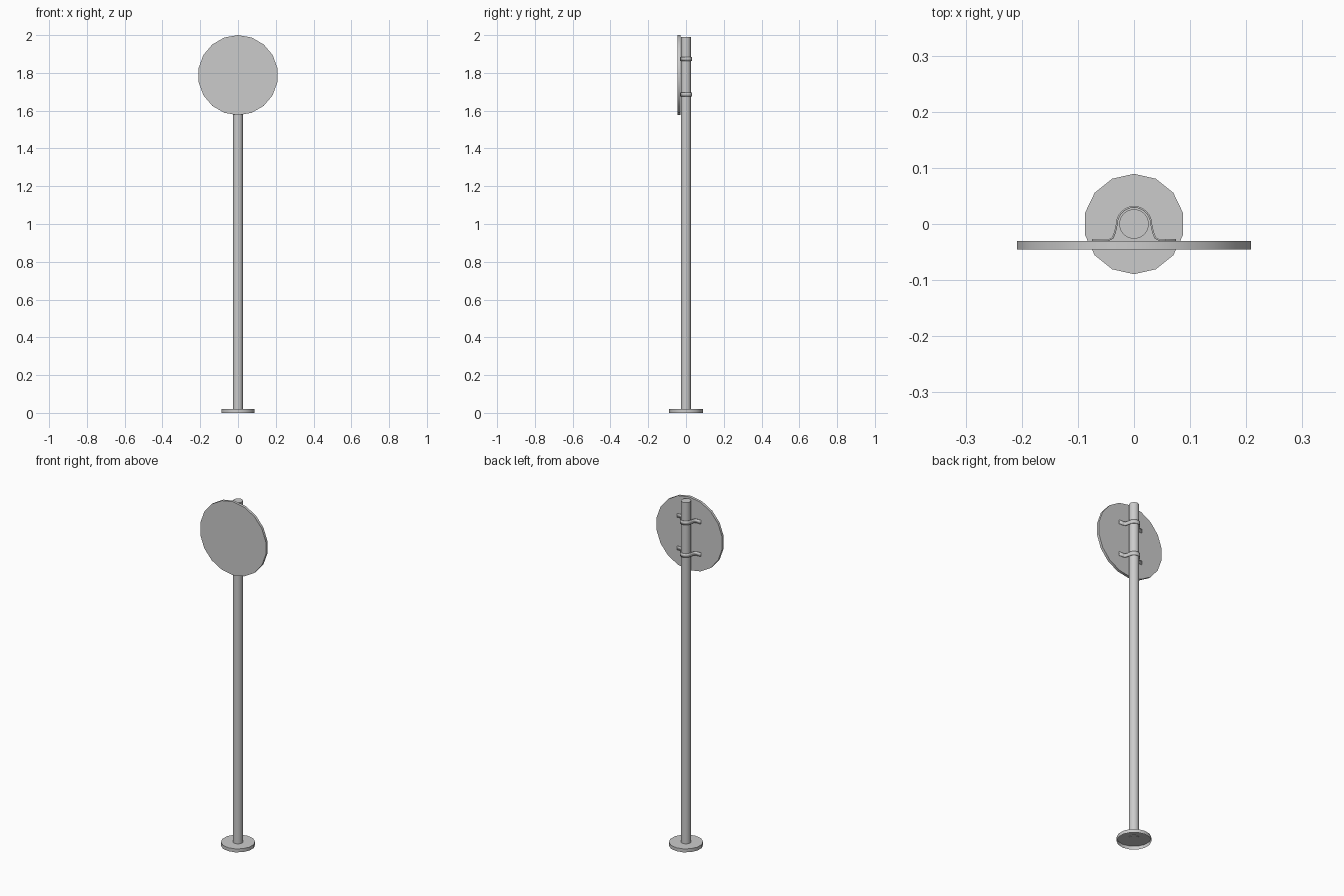
import bpy, bmesh
from math import sin, cos, pi, radians

if "Cube" in bpy.data.objects:
    bpy.data.objects.remove(bpy.data.objects["Cube"])


def finish(name, bm):
    bmesh.ops.recalc_face_normals(bm, faces=bm.faces)
    me = bpy.data.meshes.new(name)
    bm.to_mesh(me)
    bm.free()
    ob = bpy.data.objects.new(name, me)
    bpy.context.collection.objects.link(ob)
    bpy.ops.object.select_all(action='DESELECT')
    bpy.context.view_layer.objects.active = ob
    ob.select_set(True)
    bpy.ops.object.shade_smooth_by_angle(angle=radians(40))
    return ob


def prism(name, sides, radius, a, b, place, open_start=False):
    """Regular prism from a to b along its axis; place(u, v, w) maps to xyz."""
    bm = bmesh.new()
    rings = []
    for w in (a, b):
        angles = [pi / 2 + 2 * pi * i / sides for i in range(sides)]
        rings.append([bm.verts.new(place(radius * cos(t), radius * sin(t), w)) for t in angles])
    for i in range(sides):
        j = (i + 1) % sides
        bm.faces.new((rings[0][i], rings[0][j], rings[1][j], rings[1][i]))
    bm.faces.new(rings[1])
    if not open_start:
        bm.faces.new(rings[0][::-1])
    return finish(name, bm)


def upright(u, v, w):
    return (u, v, w)


# Foot: shallow cap, open underneath
foot = prism("base_foot", 14, 0.0895, 0.0, 0.02, upright, open_start=True)
# An open shell needs its normals fixed outward
if max(foot.data.polygons, key=lambda p: p.area).normal.z < 0:
    foot.data.flip_normals()

# Post
prism("post", 18, 0.0265, 0.017, 1.99, upright)

# Round sign plate facing the front
prism("sign_plate", 18, 0.212, -0.045, -0.030, lambda u, v, w: (u, w, 1.788 + v))

# Clamps: bent strips wrapping the post, flanges on the plate
left = [(-0.075, -0.0285), (-0.045, -0.0285), (-0.038, -0.025), (-0.034, -0.015)]
arc = [(0.0305 * cos(t), 0.0305 * sin(t)) for t in (pi - pi * i / 12 for i in range(13))]
path = left + arc + [(-x, y) for x, y in reversed(left)]
for name, z in (("upper_clamp", 1.874), ("lower_clamp", 1.686)):
    bm = bmesh.new()
    low, high = ([bm.verts.new((x, y, z + d)) for x, y in path] for d in (-0.011, 0.011))
    for i in range(len(path) - 1):
        bm.faces.new((low[i], low[i + 1], high[i + 1], high[i]))
    clamp = finish(name, bm)
    mod = clamp.modifiers.new("thickness", 'SOLIDIFY')
    mod.thickness = 0.003
    mod.offset = 0
